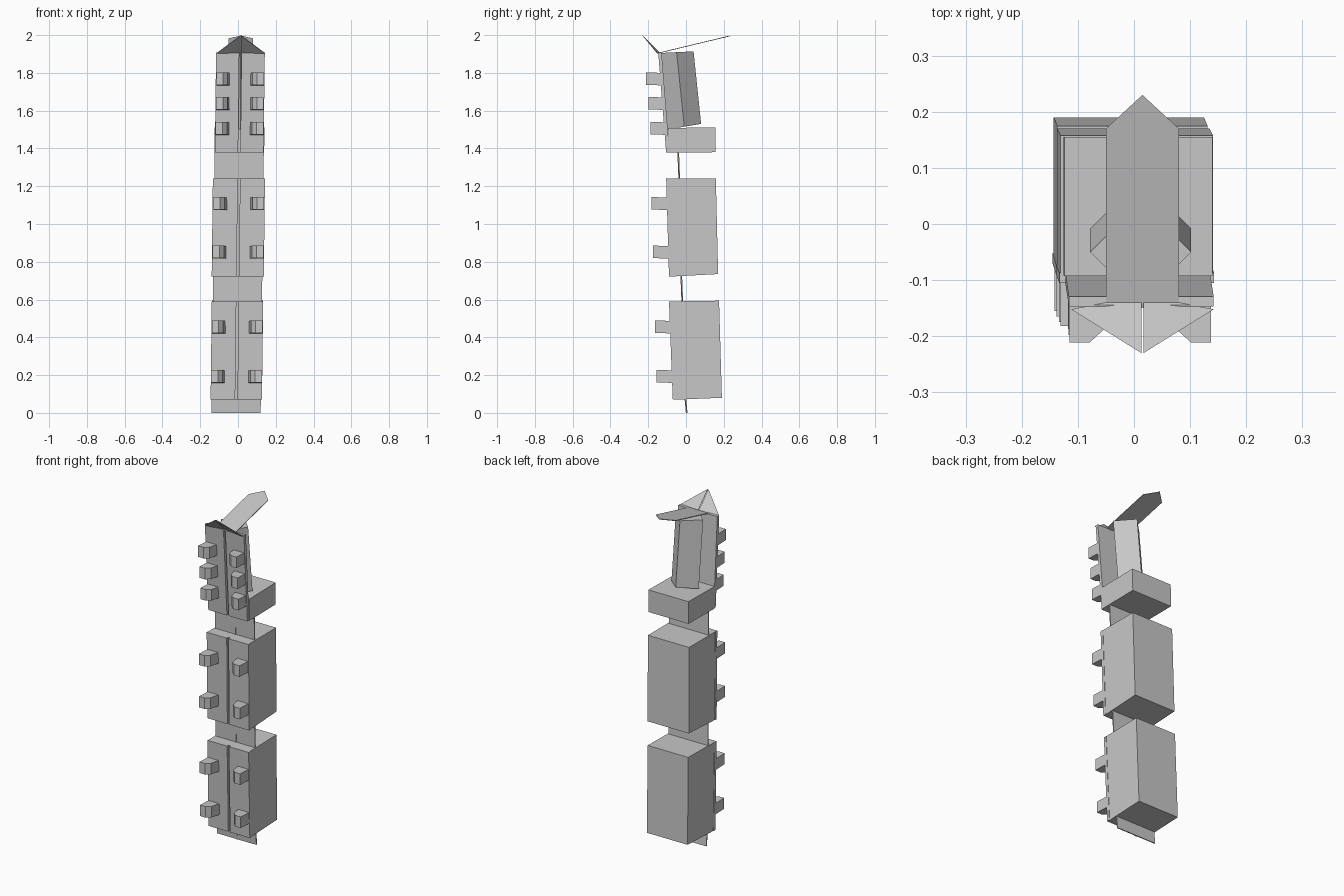
import bpy, bmesh
from mathutils import Vector

cube = bpy.data.objects.get("Cube")
if cube:
    bpy.data.objects.remove(cube, do_unlink=True)

grey = bpy.data.materials.new("plain grey")
grey.use_nodes = True
tone = (0.58, 0.58, 0.58, 1)
grey.diffuse_color = tone
grey.node_tree.nodes["Principled BSDF"].inputs["Base Color"].default_value = tone


def centre(z):
    """Sideways drift of the leaning stack."""
    return -0.01 + 0.012 * z


def loft(name, low, high):
    """Closed solid between two matching outlines."""
    bm = bmesh.new()
    a = [bm.verts.new(p) for p in low]
    b = [bm.verts.new(p) for p in high]
    n = len(a)
    bm.faces.new(a)
    bm.faces.new(b)
    for i in range(n):
        j = (i + 1) % n
        bm.faces.new((a[i], a[j], b[j], b[i]))
    bmesh.ops.recalc_face_normals(bm, faces=bm.faces)
    mesh = bpy.data.meshes.new(name)
    bm.to_mesh(mesh)
    bm.free()
    mesh.materials.append(grey)
    obj = bpy.data.objects.new(name, mesh)
    bpy.context.collection.objects.link(obj)
    return obj


def ring(x0, x1, y0, y1, z_front, z_back):
    """Rectangular outline that follows the sideways drift."""
    c = centre(z_front)
    return [(c + x0, y0, z_front), (c + x1, y0, z_front),
            (c + x1, y1, z_back), (c + x0, y1, z_back)]


def sheet(name, points, thick=0.004):
    """Thin flat plate."""
    lift = Vector((0, 0, thick))
    return loft(name, points, [Vector(p) + lift for p in points])


# Block name, half width, then (front y, back y, front z, back z) low and high
blocks = [
    ("lower_block", 0.134, (-0.07, 0.19, 0.07, 0.08), (-0.09, 0.175, 0.59, 0.594)),
    ("middle_block", 0.136, (-0.09, 0.17, 0.722, 0.735), (-0.105, 0.158, 1.242, 1.242)),
    ("upper_block", 0.132, (-0.105, 0.155, 1.378, 1.38), (-0.107, 0.155, 1.508, 1.512)),
]
for name, w, lo, hi in blocks:
    loft(name, ring(-w, w, lo[0] + 0.014, *lo[1:]), ring(-w, w, hi[0] + 0.014, *hi[1:]))

# Split front plates: front y and z at both ends
fronts = [
    ("lower_front", 0.136, -0.07, 0.07, -0.09, 0.59),
    ("middle_front", 0.138, -0.09, 0.722, -0.105, 1.242),
    ("upper_front", 0.129, -0.105, 1.378, -0.147, 1.908),
]
for name, w, y0, z0, y1, z1 in fronts:
    for side, tag in ((-1, "right"), (1, "left")):
        inner, outer = side * 0.006, side * w
        loft(f"{name}_{tag}",
             ring(inner, outer, y0, y0 + 0.018, z0, z0),
             ring(inner, outer, y1, y1 + 0.018, z1, z1))

# Thin linking plates between the blocks, with a raised centre strip
links = [("foot_link", 0.005, 0, -0.002, 0.08),
         ("lower_link", -0.018, 0.585, -0.024, 0.735),
         ("upper_link", -0.034, 1.235, -0.04, 1.385)]
for name, y0, z0, y1, z1 in links:
    w = 0.13
    loft(name, ring(-w, w, y0 - 0.003, y0 + 0.003, z0, z0),
         ring(-w, w, y1 - 0.003, y1 + 0.003, z1, z1))
    loft(name + "_strip", ring(-0.007, 0.007, y0 - 0.006, y0, z0, z0),
         ring(-0.007, 0.007, y1 - 0.006, y1, z1, z1))

# Paired pegs along the front edges, each with a sloping inner side
pegs = [(0.195, -0.155), (0.457, -0.165), (0.853, -0.175), (1.11, -0.182),
        (1.508, -0.187), (1.64, -0.198), (1.77, -0.211)]
for number, (z, y) in enumerate(pegs, 1):
    w = 0.134 if z < 1.4 else 0.126
    for side, tag in ((-1, "right"), (1, "left")):
        def outline(h, slope):
            c = centre(z)
            back = y + 0.085
            return [(c + side * px, py, h + slope * (py - y)) for px, py in
                    ((w, back), (w, y), (w - 0.036, y),
                     (w - 0.06, y + 0.022), (w - 0.072, back))]
        loft(f"peg_{number}_{tag}", outline(z - 0.033, -0.04), outline(z + 0.033, -0.04))

# Diamond shaped column behind the top plates
def diamond(y_front, y_back, z_front, z_back):
    mid_y, mid_z = (y_front + y_back) / 2, (z_front + z_back) / 2
    c = 0.012
    return [(c, y_front, z_front), (c + 0.09, mid_y, mid_z),
            (c, y_back, z_back), (c - 0.09, mid_y, mid_z)]

loft("diamond_column", diamond(-0.098, 0.08, 1.5, 1.53), diamond(-0.14, 0.04, 1.905, 1.914))

# Long pointed plate rising to the back
c = 0.015
slope = lambda y: 1.902 + (y + 0.15) * 0.24
sheet("rear_crest", [(c + x, y, slope(y)) for x, y in
                     ((-0.065, -0.15), (0.065, -0.15), (0.065, 0.17), (0, 0.23), (-0.065, 0.17))])

# Split triangular crest leaning forward
for side, tag in ((-1, "right"), (1, "left")):
    sheet("front_crest_" + tag,
          [(c + side * 0.127, -0.152, 1.902), (c + side * 0.065, -0.14, 1.905),
           (c + side * 0.002, -0.14, 1.905), (c + side * 0.002, -0.23, 1.996)])
